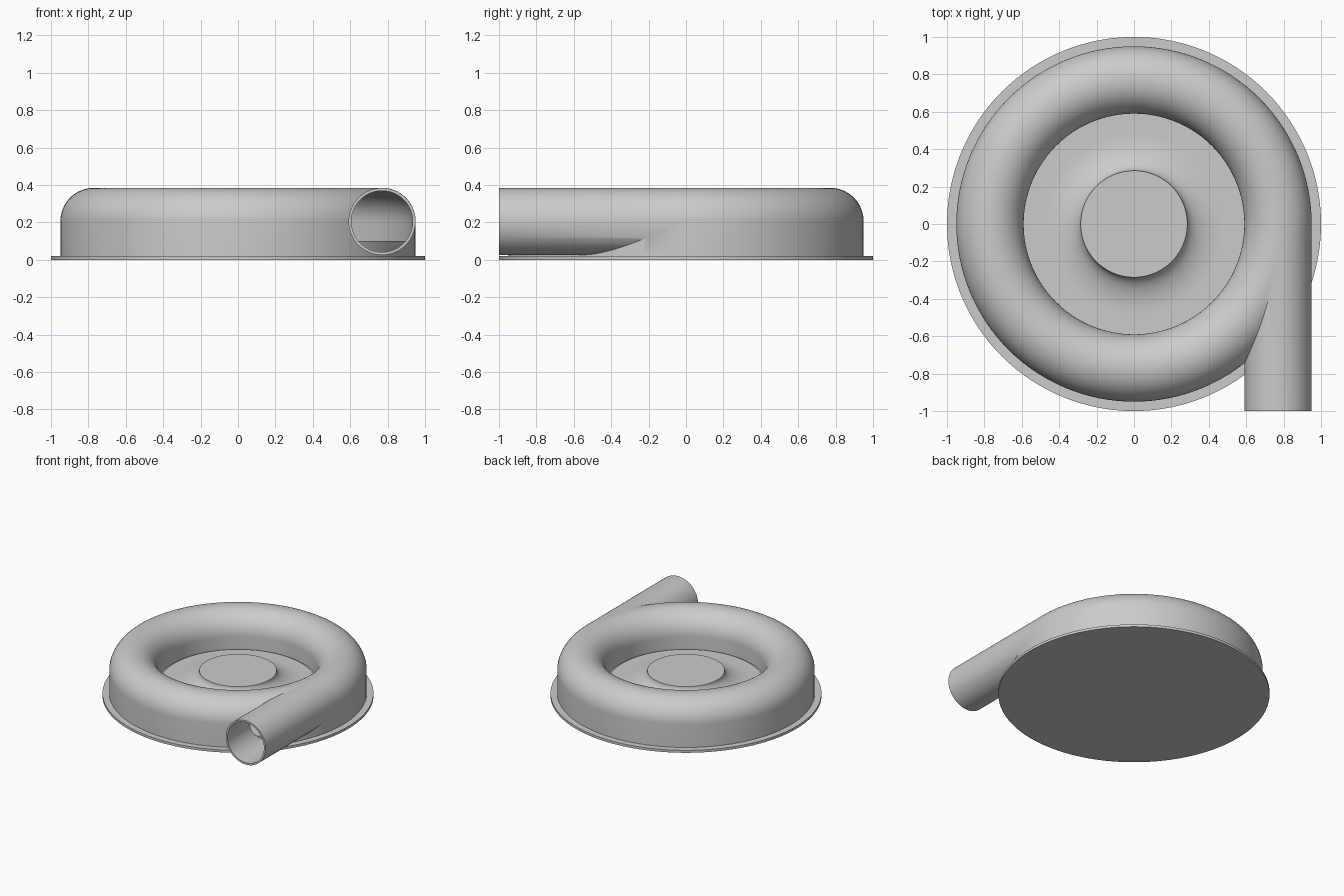
import bpy, bmesh
from math import sin, cos, pi, radians
from mathutils import Matrix

if "Cube" in bpy.data.objects:
    bpy.data.objects.remove(bpy.data.objects["Cube"])

MID, AXIS_Z, TUBE, WALL = 0.77, 0.205, 0.18, 0.015
FLOOR = 0.1

grey = bpy.data.materials.new("plain grey")
grey.use_nodes = True
grey.diffuse_color = (0.6, 0.6, 0.6, 1)
grey.node_tree.nodes["Principled BSDF"].inputs["Base Color"].default_value = grey.diffuse_color


def finish(name, bm):
    bmesh.ops.remove_doubles(bm, verts=bm.verts, dist=0.0001)
    bmesh.ops.recalc_face_normals(bm, faces=bm.faces)
    mesh = bpy.data.meshes.new(name)
    bm.to_mesh(mesh)
    bm.free()
    mesh.materials.append(grey)
    obj = bpy.data.objects.new(name, mesh)
    bpy.context.collection.objects.link(obj)
    return obj


def lathe(name, profile, closed=True, steps=128):
    """Spin a profile of (radius, height) points around z."""
    bm = bmesh.new()
    verts = [bm.verts.new((r, 0, z)) for r, z in profile]
    pairs = list(zip(verts, verts[1:])) + ([(verts[-1], verts[0])] if closed else [])
    edges = [bm.edges.new(p) for p in pairs]
    bmesh.ops.spin(bm, geom=verts + edges, cent=(0, 0, 0), axis=(0, 0, 1),
                   angle=2 * pi, steps=steps, use_merge=True)
    return finish(name, bm)


def pipe(name, radius, y0, y1):
    """Solid cylinder along y on the outlet axis."""
    bm = bmesh.new()
    place = Matrix.Translation((MID, (y0 + y1) / 2, AXIS_Z)) @ Matrix.Rotation(pi / 2, 4, "X")
    bmesh.ops.create_cone(bm, cap_ends=True, segments=64, radius1=radius,
                          radius2=radius, depth=y1 - y0, matrix=place)
    return finish(name, bm)


def arch(radius, bottom):
    """Channel section: straight sides under a half circle."""
    dome = [(MID + radius * cos(pi * i / 32), AXIS_Z + radius * sin(pi * i / 32))
            for i in range(33)]
    return [(MID + radius, bottom)] + dome + [(MID - radius, bottom)]


def combine(obj, tool, operation):
    mod = obj.modifiers.new(operation.lower(), "BOOLEAN")
    mod.operation, mod.solver, mod.object = operation, "EXACT", tool
    bpy.context.view_layer.objects.active = obj
    bpy.ops.object.modifier_apply(modifier=mod.name)
    bpy.data.objects.remove(tool)


# Flat mounting disc
base = lathe("base_plate", [(0, 0), (1, 0), (1, 0.02), (0, 0.02)], closed=False)

# Ring-shaped housing with tangential outlet, hollowed out
housing = lathe("ring_housing", arch(TUBE, 0.015))
combine(housing, pipe("outlet_solid", TUBE - 0.001, -1, 0), "UNION")
combine(housing, lathe("channel_cutter", arch(TUBE - WALL, FLOOR - 0.06)), "DIFFERENCE")
combine(housing, pipe("bore_cutter", TUBE - WALL - 0.001, -1.1, 0.01), "DIFFERENCE")

# Raised inner floor
inner = MID - TUBE - WALL
floor = lathe("inner_floor", [(0, 0.015), (MID + TUBE - WALL, 0.015),
                              (MID + TUBE - WALL, FLOOR), (0, FLOOR)], closed=False)

# Central hub flaring down to the floor
HUB, FLARE, TOP, FOOT = 0.285, 0.2, 0.205, FLOOR + 0.008
flare = [(HUB + FLARE * (1 - cos(a)), TOP - (TOP - FOOT) * sin(a))
         for a in (pi / 2 * i / 16 for i in range(17))]
hub = lathe("centre_hub", [(0, TOP)] + flare + [(inner, FOOT), (inner, FLOOR - 0.01),
                                                (0, FLOOR - 0.01)], closed=False)

# Smooth shading with crisp edges
bpy.ops.object.select_all(action="DESELECT")
for obj in (base, housing, floor, hub):
    obj.select_set(True)
bpy.context.view_layer.objects.active = housing
bpy.ops.object.shade_smooth_by_angle(angle=radians(30))
